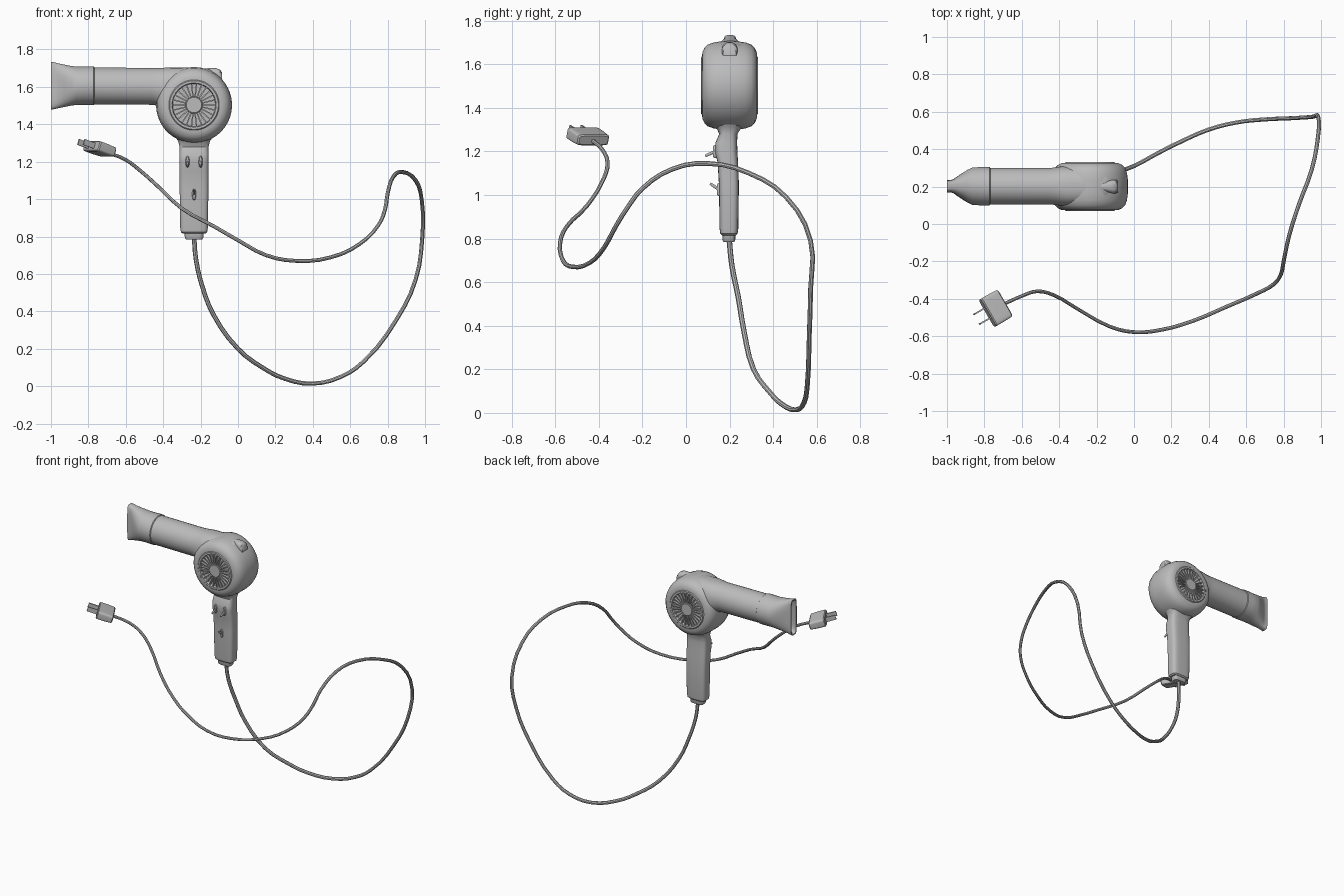
import bpy, bmesh
from math import sin, cos, pi, radians, copysign
from mathutils import Matrix, Vector

cube = bpy.data.objects.get("Cube")
if cube:
    bpy.data.objects.remove(cube)

grey = bpy.data.materials.new("plain grey")
grey.use_nodes = True
GREY = (0.5, 0.5, 0.5, 1)
grey.diffuse_color = GREY
grey.node_tree.nodes["Principled BSDF"].inputs["Base Color"].default_value = GREY

MID_X, MID_Y, VENT_Z = -0.235, 0.2, 1.503


def finish(name, bm, matrix=None):
    if matrix:
        bm.transform(matrix)
    bmesh.ops.recalc_face_normals(bm, faces=bm.faces)
    mesh = bpy.data.meshes.new(name)
    bm.to_mesh(mesh)
    bm.free()
    return link(name, mesh)


def link(name, mesh):
    mesh.materials.clear()
    mesh.materials.append(grey)
    mesh.shade_smooth()
    mesh.set_sharp_from_angle(angle=radians(35))
    obj = bpy.data.objects.new(name, mesh)
    bpy.context.collection.objects.link(obj)
    return obj


def loft(name, rings, axis, matrix=None, segments=32):
    """Skin superellipse rings: (position, centre u, centre v, half u, half v, power)."""
    bm = bmesh.new()
    loops = []
    for pos, cu, cv, hu, hv, power in rings:
        loop = []
        for i in range(segments):
            a = 2 * pi * (i + 0.5) / segments
            u = cu + hu * copysign(abs(cos(a)) ** (2 / power), cos(a))
            v = cv + hv * copysign(abs(sin(a)) ** (2 / power), sin(a))
            co = {"x": (pos, u, v), "y": (u, pos, v), "z": (u, v, pos)}[axis]
            loop.append(bm.verts.new(co))
        loops.append(loop)
    for a, b in zip(loops, loops[1:]):
        for i in range(segments):
            j = (i + 1) % segments
            bm.faces.new((a[i], a[j], b[j], b[i]))
    bm.faces.new(loops[0])
    bm.faces.new(loops[-1])
    return finish(name, bm, matrix)


def add_box(bm, size, matrix):
    bmesh.ops.create_cube(bm, size=1, matrix=matrix @ Matrix.Diagonal((*size, 1)))


# Motor housing: a thick rounded disc with a recessed vent on each side
half = [(0.114, 0.112), (0.118, 0.131), (0.130, 0.131), (0.135, 0.126), (0.152, 0.125),
        (0.172, 0.116), (0.188, 0.100), (0.198, 0.072), (0.203, 0.035)]
profile = [(r, -h) for r, h in half] + [(r, h) for r, h in reversed(half)]
loft("motor_housing",
     [(MID_Y + h, MID_X, VENT_Z, r, r, 2) for r, h in profile], "y", segments=48)

# Vent grilles: hub and radial fins
for side, label in ((-1, "front"), (1, "back")):
    face_y = MID_Y + side * 0.120
    loft(label + "_vent_hub",
         [(MID_Y + side * d, MID_X, VENT_Z, r, r, 2)
          for d, r in ((0.108, 0.046), (0.126, 0.046), (0.130, 0.041))], "y")
    bm = bmesh.new()
    for i in range(26):
        turn = Matrix.Rotation(2 * pi * i / 26, 4, "Y")
        place = Matrix.Translation((MID_X, face_y, VENT_Z)) @ turn
        add_box(bm, (0.078, 0.016, 0.007), place @ Matrix.Translation((0.08, 0, 0)))
    finish(label + "_vent_fins", bm)

# Barrel running into the housing
loft("barrel", [(x, MID_Y + 0.002, cz, hy, hz, p) for x, cz, hy, hz, p in (
    (-0.78, 1.605, 0.098, 0.099, 2), (-0.46, 1.603, 0.098, 0.099, 2),
    (-0.42, 1.600, 0.100, 0.102, 2.1), (-0.39, 1.590, 0.106, 0.113, 2.3),
    (-0.36, 1.585, 0.107, 0.119, 2.5), (-0.22, 1.583, 0.106, 0.122, 2.5),
    (-0.15, 1.575, 0.100, 0.120, 2.5), (-0.12, 1.570, 0.090, 0.100, 2.5))], "x")

# Nozzle: round collar flattening to a slot, with a hollow mouth
loft("nozzle", [(x, MID_Y + 0.002, 1.606, hy, hz, p) for x, hy, hz, p in (
    (-0.768, 0.098, 0.099, 2), (-0.772, 0.103, 0.104, 2), (-0.82, 0.103, 0.103, 2),
    (-0.865, 0.100, 0.103, 2), (-0.89, 0.088, 0.106, 2.2), (-0.93, 0.063, 0.114, 2.6),
    (-0.965, 0.038, 0.121, 3.5), (-0.98, 0.033, 0.125, 4), (-1.0, 0.033, 0.128, 5),
    (-1.0, 0.026, 0.121, 5), (-0.97, 0.026, 0.114, 4), (-0.88, 0.07, 0.09, 2))], "x")

# Hanging lug on top of the housing
loft("top_lug", [(x, MID_Y, cz, hy, 0.032, 2.5) for x, cz, hy in (
    (-0.20, 1.665, 0.022), (-0.14, 1.670, 0.030), (-0.115, 1.668, 0.036),
    (-0.095, 1.660, 0.036), (-0.085, 1.645, 0.030))], "x", segments=20)

# Handle flaring up into the housing
loft("handle", [(z, MID_X, cy, hx, hy, p) for z, cy, hx, hy, p in (
    (0.815, 0.197, 0.060, 0.032, 4), (0.823, 0.197, 0.070, 0.040, 4),
    (0.845, 0.197, 0.074, 0.043, 4), (1.05, 0.197, 0.077, 0.046, 4),
    (1.15, 0.192, 0.078, 0.047, 4), (1.20, 0.184, 0.078, 0.052, 4),
    (1.24, 0.185, 0.078, 0.050, 4), (1.28, 0.194, 0.078, 0.042, 3.5),
    (1.31, 0.198, 0.085, 0.058, 3), (1.34, 0.200, 0.108, 0.082, 2.6),
    (1.37, 0.200, 0.130, 0.100, 2.4), (1.40, 0.200, 0.140, 0.106, 2.3))], "z")

loft("cord_collar", [(z, MID_X, 0.197, hx, hy, 4) for z, hx, hy in (
    (0.785, 0.044, 0.025), (0.792, 0.049, 0.029), (0.825, 0.052, 0.030))], "z")

# Switches: oval base with a tilted lever
for name, x, y, z, tilt in (("upper_right_switch", -0.27, 0.133, 1.20, 25),
                            ("upper_left_switch", -0.20, 0.133, 1.20, 25),
                            ("lower_switch", MID_X, 0.151, 1.025, -35)):
    loft(name + "_base", [(y + 0.01, x, z, 0.011, 0.031, 2.5),
                          (y - 0.004, x, z, 0.010, 0.030, 2.5),
                          (y - 0.008, x, z, 0.007, 0.026, 2.5)], "y", segments=16)
    lean = Matrix.Translation((x, y, z)) @ Matrix.Rotation(radians(tilt), 4, "X")
    loft(name + "_lever", [(0.01, 0, 0, 0.005, 0.007, 2), (-0.038, 0, 0, 0.006, 0.007, 2),
                           (-0.049, 0, 0, 0.004, 0.005, 2)], "y", lean, 12)

# Power cord swept along a looping path
path = [(-0.235, 0.198, 0.80), (-0.225, 0.21, 0.68), (-0.19, 0.24, 0.53), (-0.13, 0.265, 0.38),
        (0, 0.31, 0.20), (0.13, 0.38, 0.10), (0.25, 0.44, 0.04), (0.40, 0.505, 0.014),
        (0.55, 0.543, 0.05), (0.67, 0.557, 0.13), (0.85, 0.566, 0.36), (0.95, 0.572, 0.57),
        (0.985, 0.572, 0.79), (0.983, 0.46, 0.99), (0.95, 0.29, 1.10), (0.88, 0.10, 1.145),
        (0.83, -0.06, 1.12), (0.80, -0.20, 1.03), (0.785, -0.27, 0.94), (0.75, -0.32, 0.86),
        (0.65, -0.375, 0.76), (0.50, -0.44, 0.69), (0.31, -0.52, 0.67), (0.15, -0.565, 0.70),
        (0, -0.578, 0.78), (-0.13, -0.548, 0.855), (-0.30, -0.455, 0.95),
        (-0.43, -0.38, 1.07), (-0.52, -0.36, 1.15), (-0.60, -0.385, 1.21),
        (-0.70, -0.43, 1.25)]
curve = bpy.data.curves.new("cord_path", "CURVE")
curve.dimensions = "3D"
curve.bevel_depth = 0.0125
curve.bevel_resolution = 2
curve.resolution_u = 3
spline = curve.splines.new("BEZIER")
spline.bezier_points.add(len(path) - 1)
for i, (point, co) in enumerate(zip(spline.bezier_points, path)):
    point.co = co
    point.handle_left_type = point.handle_right_type = "AUTO"
    point.radius = 1 - 0.25 * i / len(path)
temp = bpy.data.objects.new("cord_path", curve)
bpy.context.collection.objects.link(temp)
bpy.context.view_layer.update()
graph = bpy.context.evaluated_depsgraph_get()
cord_mesh = bpy.data.meshes.new_from_object(temp.evaluated_get(graph))
bpy.data.objects.remove(temp)
link("power_cord", cord_mesh)

# Plug: flat block, tilted up, with two blades
plug = (Matrix.Translation((-0.738, -0.45, 1.268)) @ Matrix.Rotation(radians(210), 4, "Z")
        @ Matrix.Rotation(radians(-18), 4, "Y"))
loft("plug_body", [(x, 0, 0, hy, hz, 7) for x, hy, hz in (
    (-0.055, 0.076, 0.020), (-0.049, 0.082, 0.026), (0.0, 0.084, 0.029),
    (0.049, 0.084, 0.029), (0.055, 0.079, 0.024))], "x", plug)
bm = bmesh.new()
for y in (-0.03, 0.03):
    add_box(bm, (0.075, 0.008, 0.032), plug @ Matrix.Translation((0.085, y, 0)))
finish("plug_blades", bm)
